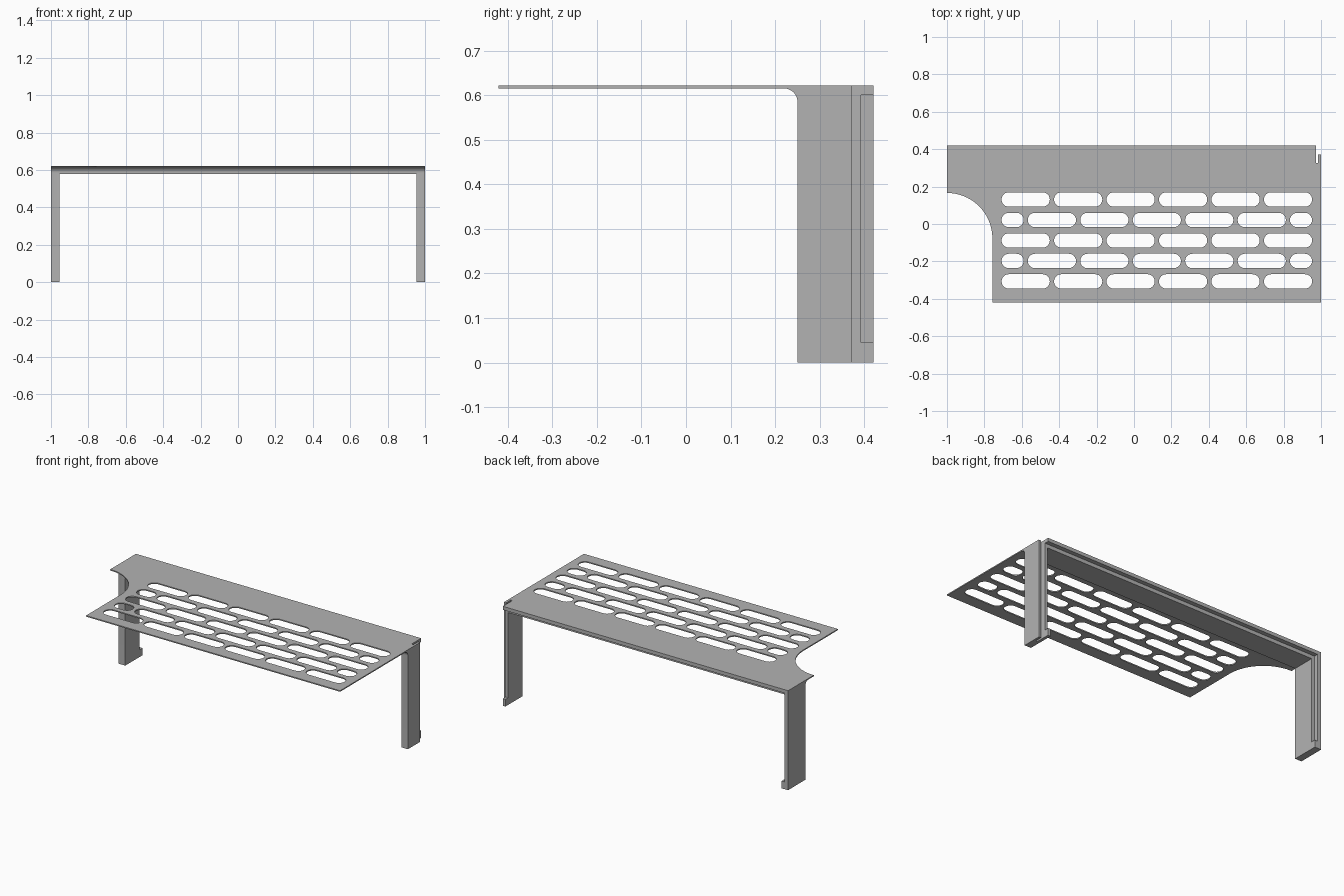
import bpy, bmesh, math

if "Cube" in bpy.data.objects:
    bpy.data.objects.remove(bpy.data.objects["Cube"])

grey = bpy.data.materials.new("light grey plastic")
grey.diffuse_color = (0.45, 0.45, 0.45, 1)
grey.use_nodes = True
grey.node_tree.nodes["Principled BSDF"].inputs["Base Color"].default_value = grey.diffuse_color


def prism(name, outlines, axis, lo, hi):
    """Extrude flat outlines along an axis (coordinates keep x, y, z order)."""
    bm = bmesh.new()

    def place(p, d):
        c = list(p)
        c.insert("xyz".index(axis), d)
        return c
    for pts in outlines:
        a = [bm.verts.new(place(p, lo)) for p in pts]
        b = [bm.verts.new(place(p, hi)) for p in pts]
        bm.faces.new(a)
        bm.faces.new(b[::-1])
        for i in range(len(pts)):
            j = (i + 1) % len(pts)
            bm.faces.new((a[i], b[i], b[j], a[j]))
    bmesh.ops.recalc_face_normals(bm, faces=bm.faces)
    me = bpy.data.meshes.new(name)
    bm.to_mesh(me)
    bm.free()
    me.materials.append(grey)
    ob = bpy.data.objects.new(name, me)
    bpy.context.collection.objects.link(ob)
    return ob


def combine(target, tool, op):
    """Apply a boolean and drop the helper object."""
    m = target.modifiers.new(op, 'BOOLEAN')
    m.operation, m.object, m.solver = op, tool, 'EXACT'
    bpy.context.view_layer.objects.active = target
    bpy.ops.object.modifier_apply(modifier=m.name)
    bpy.data.objects.remove(tool)


def arc(cx, cy, r, a0, a1, n):
    return [(cx + r * math.cos(math.radians(a0 + (a1 - a0) * i / n)),
             cy + r * math.sin(math.radians(a0 + (a1 - a0) * i / n)))
            for i in range(n + 1)]


def slot(x0, x1, y, r=0.0385):
    return arc(x1 - r, y, r, -90, 90, 12) + arc(x0 + r, y, r, 90, 270, 12)


TOP = 0.622

# Shelf with the rounded corner cut-out on the left
outline = [(1, -0.42), (1, 0.30), (-1, 0.30)] + \
    arc(-1, -0.077, 0.243, 90, 0, 24) + [(-0.757, -0.42)]
shelf = prism("shelf", [outline], 'z', 0.615, TOP)

# Staggered rows of vent slots
slots = []
for row in range(5):
    y = 0.131 - row * 0.1095
    if row % 2 == 0:
        slots += [slot(-0.708 + i * 0.2805, -0.450 + i * 0.2805, y) for i in range(6)]
    else:
        slots += [slot(-0.568 + i * 0.2805, -0.310 + i * 0.2805, y) for i in range(5)]
        slots += [slot(-0.708, -0.590, y), slot(0.834, 0.952, y)]
combine(shelf, prism("slot_cutter", slots, 'z', 0.55, 0.7), 'DIFFERENCE')

# U-shaped frame: two legs and the rear rail
frame = prism("leg_frame", [[(-1, 0), (-0.955, 0), (-0.955, 0.577), (0.955, 0.577),
                             (0.955, 0), (1, 0), (1, TOP), (-1, TOP)]], 'y', 0.25, 0.42)
# Rebate around the inside of the back, leaving a foot on each leg
combine(frame, prism("rebate_cutter", [[(-0.975, 0.045), (0.975, 0.045),
                                        (0.975, 0.60), (-0.975, 0.60)]], 'y', 0.393, 0.5),
        'DIFFERENCE')

# Fillet between shelf and frame
fillet = prism("fillet", [arc(0.22, 0.585, 0.03, 0, 90, 8) +
                          [(0.22, 0.62), (0.26, 0.62), (0.26, 0.585)]], 'x', -1, 1)
combine(frame, fillet, 'UNION')
combine(frame, shelf, 'UNION')

# Notch and clip slot in the rear right corner
combine(frame, prism("corner_cutter", [[(0.973, 0.326), (0.985, 0.326), (0.985, 0.372),
                                        (1.05, 0.372), (1.05, 0.5), (0.973, 0.5)]],
                     'z', -0.1, 0.8), 'DIFFERENCE')
frame.name = "vented_shelf_with_legs"

# Smooth round slot ends, crisp edges elsewhere
frame.select_set(True)
bpy.context.view_layer.objects.active = frame
bpy.ops.object.shade_smooth_by_angle(angle=math.radians(30))
